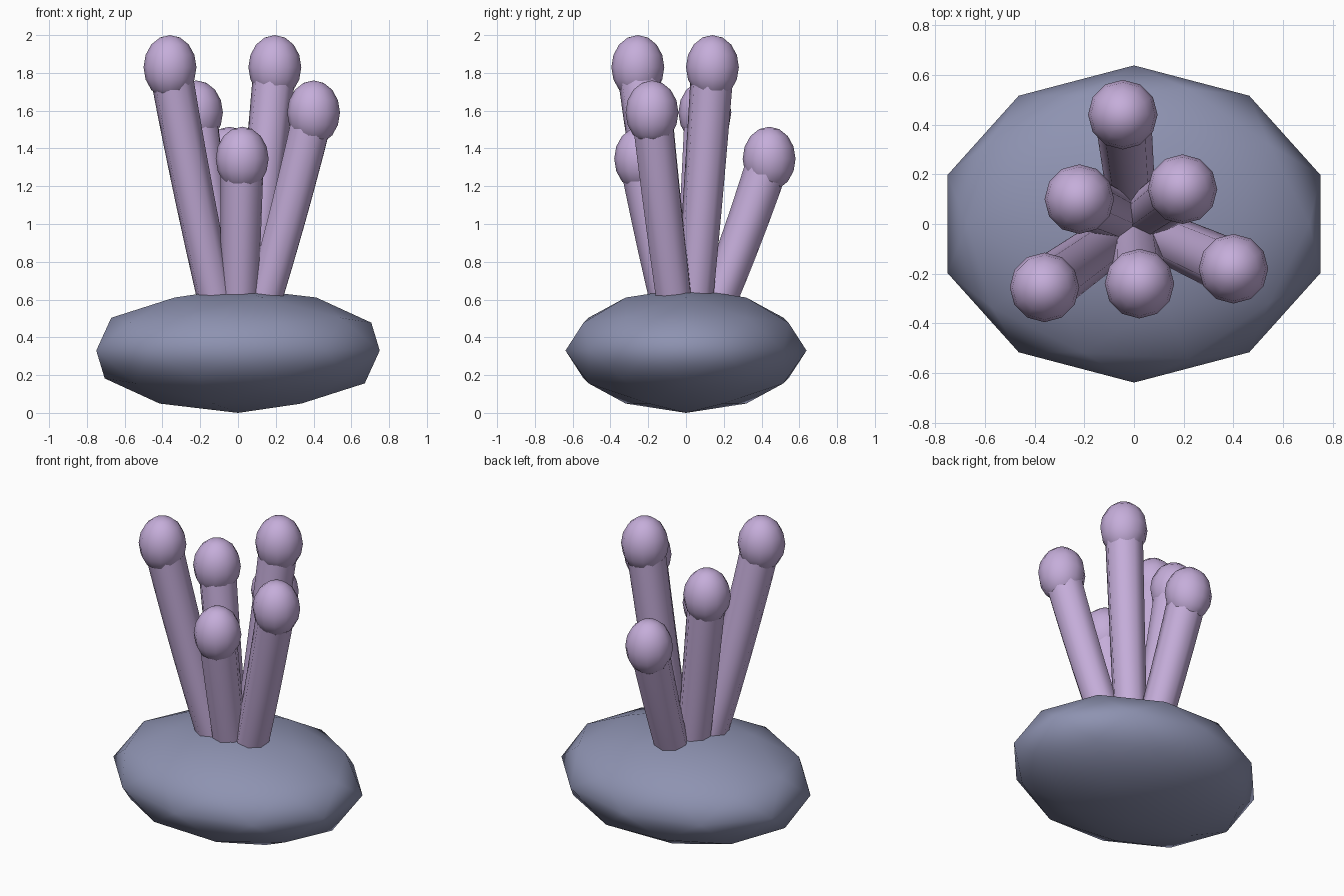
import bpy
from mathutils import Vector

cube = bpy.data.objects.get("Cube")
if cube:
    bpy.data.objects.remove(cube, do_unlink=True)


def make_material(name, rgb):
    mat = bpy.data.materials.new(name)
    mat.use_nodes = True
    mat.diffuse_color = (*rgb, 1)
    mat.node_tree.nodes["Principled BSDF"].inputs["Base Color"].default_value = (*rgb, 1)
    return mat


lilac = make_material("lilac", (0.56, 0.42, 0.70))
slate = make_material("slate blue", (0.27, 0.29, 0.44))


def finish(name, mat):
    obj = bpy.context.object
    obj.name = name
    obj.data.materials.clear()
    obj.data.materials.append(mat)
    bpy.ops.object.shade_smooth()
    return obj


def stalk(name, tip):
    """Eight-sided tube that leans out from the base and straightens slightly."""
    start = Vector((tip.x * 0.2, tip.y * 0.2, 0.4))
    bend = Vector((tip.x * 0.65, tip.y * 0.65, (0.4 + tip.z) / 2))
    curve = bpy.data.curves.new(name, "CURVE")
    curve.dimensions = "3D"
    curve.bevel_depth = 0.11
    curve.bevel_resolution = 2
    curve.use_fill_caps = True
    spline = curve.splines.new("POLY")
    steps = 6
    spline.points.add(steps)
    for i, point in enumerate(spline.points):
        t = i / steps
        pos = start * (1 - t) ** 2 + bend * 2 * t * (1 - t) + tip * t ** 2
        point.co = (*pos, 1)
        point.radius = 0.88 + 0.16 * t
    obj = bpy.data.objects.new(name, curve)
    bpy.context.collection.objects.link(obj)
    bpy.ops.object.select_all(action="DESELECT")
    obj.select_set(True)
    bpy.context.view_layer.objects.active = obj
    bpy.ops.object.convert(target="MESH")
    finish(name, lilac)


# Squashed faceted base
bpy.ops.mesh.primitive_ico_sphere_add(subdivisions=2, radius=1, location=(0, 0, 0.33))
bpy.context.object.scale = (0.789, 0.638, 0.33)
finish("base", slate)

# Stalks with egg-shaped bulbs
tips = {
    "front_right": (-0.36, -0.255, 1.83),
    "back_left": (0.195, 0.14, 1.83),
    "front_left": (0.40, -0.18, 1.59),
    "back_right": (-0.22, 0.10, 1.59),
    "front_middle": (0.022, -0.24, 1.345),
    "back_middle": (-0.045, 0.44, 1.345),
}
for side, tip in tips.items():
    stalk(side + "_stalk", Vector(tip))
    bpy.ops.mesh.primitive_uv_sphere_add(segments=12, ring_count=8, radius=1, location=tip)
    bpy.context.object.scale = (0.14, 0.14, 0.17)
    finish(side + "_bulb", lilac)
